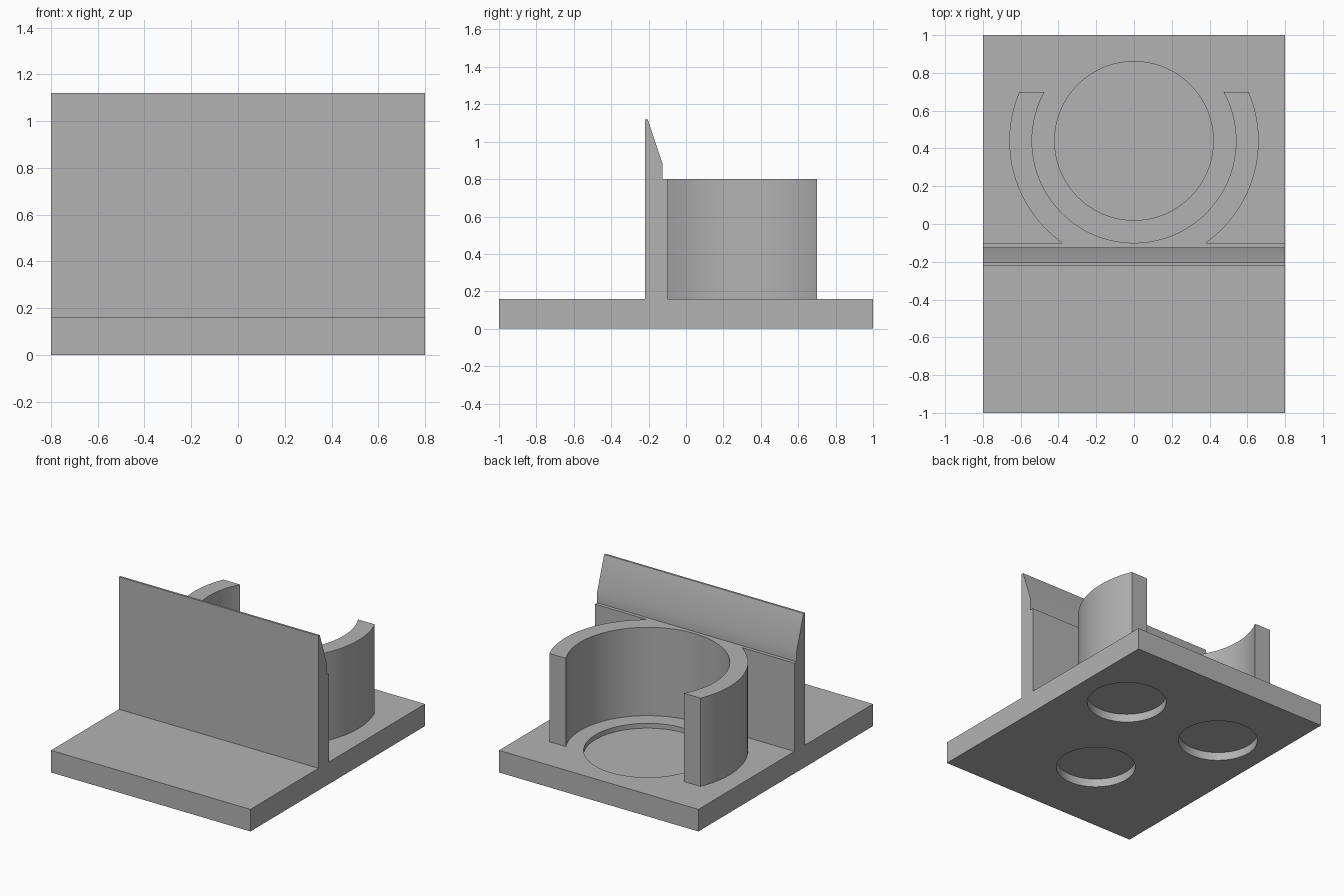
import bpy, bmesh
from math import asin, sin, cos, pi, radians
from mathutils import Vector

if "Cube" in bpy.data.objects:
    bpy.data.objects.remove(bpy.data.objects["Cube"])

grey = bpy.data.materials.new("light_grey")
grey.use_nodes = True
colour = (0.45, 0.45, 0.45, 1)
grey.diffuse_color = colour
grey.node_tree.nodes["Principled BSDF"].inputs["Base Color"].default_value = colour

HALF_W, BASE_TOP, CUP_TOP = 0.8, 0.16, 0.8
WALL_FRONT, WALL_BACK, HORN_END = -0.22, -0.10, 0.70
CUP_Y, OUTER, INNER = 0.44, 0.66, 0.54


def prism(name, points, offset):
    """Extrude a planar outline along offset."""
    bm = bmesh.new()
    face = bm.faces.new([bm.verts.new(p) for p in points])
    new = bmesh.ops.extrude_face_region(bm, geom=[face], use_keep_orig=True)["geom"]
    bmesh.ops.translate(bm, vec=Vector(offset),
                        verts=[g for g in new if isinstance(g, bmesh.types.BMVert)])
    bmesh.ops.recalc_face_normals(bm, faces=bm.faces)
    mesh = bpy.data.meshes.new(name)
    bm.to_mesh(mesh)
    bm.free()
    mesh.materials.append(grey)
    ob = bpy.data.objects.new(name, mesh)
    bpy.context.collection.objects.link(ob)
    return ob


def arc(radius, start, end, n, z, x=0, y=CUP_Y):
    angles = [start + (end - start) * i / n for i in range(n + 1)]
    return [(x + radius * cos(a), y + radius * sin(a), z) for a in angles]


def disc(name, radius, x, y, z0, z1):
    return prism(name, arc(radius, 0, 2 * pi, 96, z0, x, y)[:-1], (0, 0, z1 - z0))


def combine(ob, other, operation):
    """Apply a boolean and discard the second object."""
    mod = ob.modifiers.new(operation, "BOOLEAN")
    mod.operation, mod.object, mod.solver = operation, other, "EXACT"
    bpy.context.view_layer.objects.active = ob
    bpy.ops.object.modifier_apply(modifier=mod.name)
    bpy.data.objects.remove(other)


def finish(ob):
    """Merge flat areas and smooth the curved ones."""
    bm = bmesh.new()
    bm.from_mesh(ob.data)
    bmesh.ops.dissolve_limit(bm, angle_limit=radians(0.5), verts=bm.verts, edges=bm.edges)
    bm.to_mesh(ob.data)
    bm.free()
    bpy.ops.object.select_all(action="DESELECT")
    ob.select_set(True)
    bpy.context.view_layer.objects.active = ob
    bpy.ops.object.shade_smooth_by_angle(angle=radians(30))


# Base plate with a round recess on top and three foot recesses underneath
base = prism("base_plate", [(-HALF_W, -1, 0), (HALF_W, -1, 0), (HALF_W, 1, 0), (-HALF_W, 1, 0)],
             (0, 0, BASE_TOP))
combine(base, disc("recess_cutter", 0.42, 0, CUP_Y, 0.125, 0.3), "DIFFERENCE")
for x, y in [(-0.4, 0.4), (0.4, 0.4), (0, -0.4)]:
    combine(base, disc("foot_cutter", 0.265, x, y, -0.1, 0.06), "DIFFERENCE")
finish(base)

# Lower wall and open round cradle share one plan outline
low = asin((WALL_BACK - CUP_Y) / OUTER)
out_end = asin((HORN_END - CUP_Y) / OUTER)
in_end = asin((HORN_END - CUP_Y) / INNER)
z = BASE_TOP
plan = [(-HALF_W, WALL_BACK, z), (-HALF_W, WALL_FRONT, z),
        (HALF_W, WALL_FRONT, z), (HALF_W, WALL_BACK, z)]
plan += arc(OUTER, low, out_end, 32, z)
plan += arc(INNER, in_end, -pi - in_end, 84, z)
plan += arc(OUTER, pi - out_end, pi - low, 32, z)
cradle = prism("wall_and_cradle", plan, (0, 0, CUP_TOP - BASE_TOP))

# Tapered lip along the top of the wall
lip_side = [(WALL_FRONT, CUP_TOP), (-0.125, CUP_TOP), (-0.125, 0.88),
            (-0.205, 1.12), (WALL_FRONT, 1.12)]
lip = prism("wall_lip", [(-HALF_W, y, z) for y, z in lip_side], (2 * HALF_W, 0, 0))
combine(cradle, lip, "UNION")
finish(cradle)
